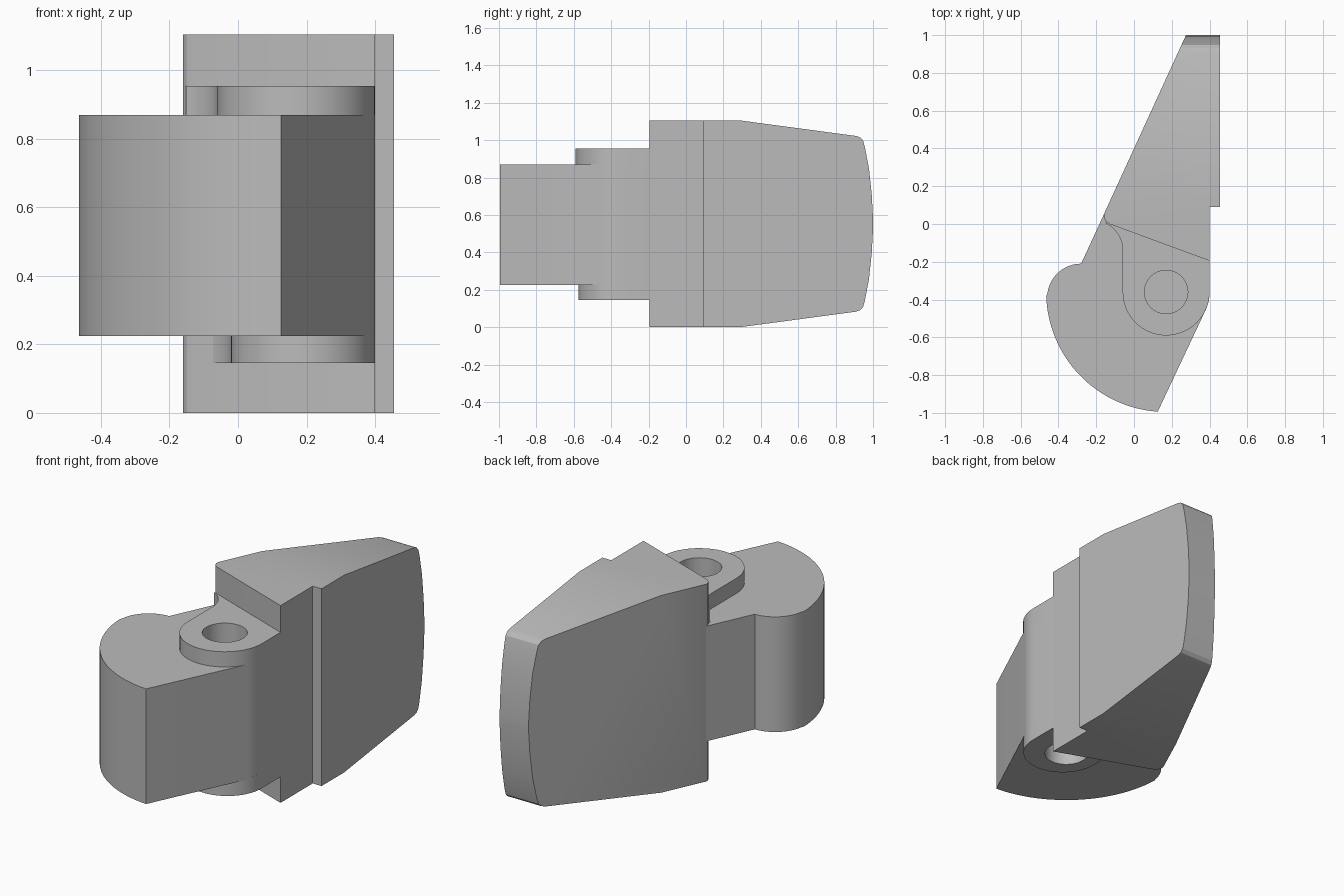
import bpy, bmesh, math
from math import cos, sin, radians
from mathutils import Vector

cube = bpy.data.objects.get("Cube")
if cube:
    bpy.data.objects.remove(cube, do_unlink=True)

GREY = (0.5, 0.5, 0.5, 1)
mat = bpy.data.materials.new("plain grey")
mat.use_nodes = True
mat.diffuse_color = GREY
mat.node_tree.nodes["Principled BSDF"].inputs["Base Color"].default_value = GREY


def arc(cx, cy, r, a, b, n):
    """Points along an arc from angle a to angle b in degrees."""
    angles = [radians(a + (b - a) * i / n) for i in range(n + 1)]
    return [(cx + r * cos(t), cy + r * sin(t)) for t in angles]


def prism(name, outline, low, high, axis="z"):
    """Extrude an outline along z (outline is x, y) or x (outline is y, z)."""
    bm = bmesh.new()
    place = (lambda u, v: (u, v, low)) if axis == "z" else (lambda u, v: (low, u, v))
    step = (0, 0, high - low) if axis == "z" else (high - low, 0, 0)
    face = bm.faces.new([bm.verts.new(place(u, v)) for u, v in outline])
    out = bmesh.ops.extrude_face_region(bm, geom=[face])["geom"]
    moved = [g for g in out if isinstance(g, bmesh.types.BMVert)]
    bmesh.ops.translate(bm, verts=moved, vec=Vector(step))
    bmesh.ops.recalc_face_normals(bm, faces=bm.faces)
    mesh = bpy.data.meshes.new(name)
    bm.to_mesh(mesh)
    bm.free()
    obj = bpy.data.objects.new(name, mesh)
    bpy.context.collection.objects.link(obj)
    mesh.materials.append(mat)
    return obj


def carve(obj, cutters, operation="DIFFERENCE"):
    """Bake booleans into the mesh."""
    for cutter in cutters:
        mod = obj.modifiers.new("carve", "BOOLEAN")
        mod.operation, mod.solver, mod.object = operation, "EXACT", cutter
    graph = bpy.context.evaluated_depsgraph_get()
    mesh = bpy.data.meshes.new_from_object(obj.evaluated_get(graph))
    obj.modifiers.clear()
    obj.data = mesh


PX, PY = 0.17, -0.36          # pivot centre
BODY_LOW, BODY_HIGH = 0.225, 0.87

# Hinge body: large arc, rounded shoulder, straight flanks
body_outline = (arc(PX, PY, 0.635, 266, 182, 32)
                + arc(-0.28, -0.39, 0.18, 172, 90, 12)
                + [(-0.16, 0.05), (0.39, -0.1), (0.40, -0.19)]
                + arc(PX, PY, 0.23, 0, -24.6, 6))
body = prism("hinge_body", body_outline, BODY_LOW, BODY_HIGH)


def boss_outline(cx, cy, r):
    """Round boss with a concave blend into the wing."""
    left = cx - r
    return (arc(cx, cy, r, 0, -180, 32) + [(left, -0.14)]
            + arc(left - 0.16, -0.14, 0.16, 5, 65, 10)
            + [(-0.1, 0.03), (0.39, -0.1), (0.40, -0.19)])


boss_top = prism("upper_boss", boss_outline(PX, PY, 0.23), BODY_HIGH - 0.01, 0.955)
boss_low = prism("lower_boss", boss_outline(0.19, -0.365, 0.21), 0.145, BODY_LOW + 0.01)

# Blind pivot holes from above and below
holes = [prism("hole_cutter", arc(PX, PY, 0.115, 0, 348.75, 31), a, b)
         for a, b in ((0.65, 1.2), (-0.1, 0.45))]
for part in (body, boss_top, boss_low):
    carve(part, holes)

# Wing: plan wedge trimmed by a tapering side outline
wing = prism("wing", [(0.40, -0.195), (0.40, 0.09), (0.455, 0.09), (0.455, 1.1),
                      (0.321, 1.1), (-0.158, 0.055), (-0.16, 0.035),
                      (-0.15, 0.014), (-0.13, 0.0)], -0.2, 1.3)
MID = 0.5525
upper = [(-0.5, 1.105), (0.29, 1.105), (0.91, 1.022), (0.932, 1.014),
         (0.947, 0.997), (0.957, 0.96), (0.978, 0.85), (0.993, 0.71), (1.0, 0.58)]
side = upper + [(y, 2 * MID - z) for y, z in reversed(upper)]
trim = prism("trim_cutter", side, -1, 1, "x")
carve(wing, [trim], "INTERSECT")

for cutter in holes + [trim]:
    bpy.data.objects.remove(cutter, do_unlink=True)

# Smooth curved walls, keep hard edges
bpy.ops.object.select_all(action="DESELECT")
for part in (body, boss_top, boss_low, wing):
    part.select_set(True)
bpy.context.view_layer.objects.active = body
bpy.ops.object.shade_smooth_by_angle(angle=radians(25))
